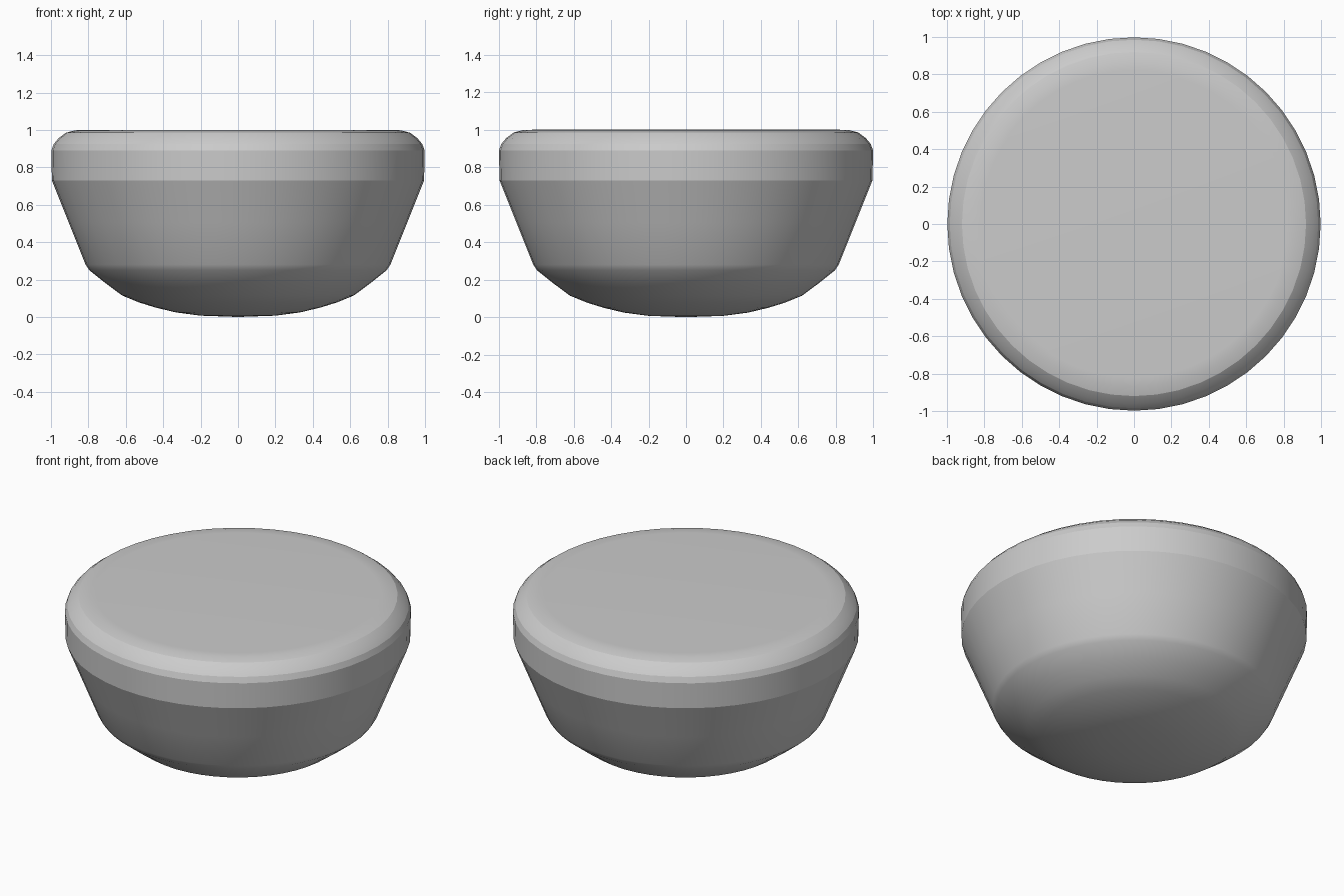
import bpy, bmesh
from math import cos, sin, tau, radians

if "Cube" in bpy.data.objects:
    bpy.data.objects.remove(bpy.data.objects["Cube"])

SIDES = 48


def lathe(name, profile):
    """Revolve (radius, z) points about z; radius 0 closes to a pole."""
    bm = bmesh.new()
    rings = []
    for r, z in profile:
        if r == 0:
            rings.append([bm.verts.new((0, 0, z))] * SIDES)
        else:
            rings.append([bm.verts.new((r * cos(tau * i / SIDES), r * sin(tau * i / SIDES), z))
                          for i in range(SIDES)])
    for low, high in zip(rings, rings[1:]):
        for i in range(SIDES):
            j = (i + 1) % SIDES
            corners = list(dict.fromkeys((low[i], low[j], high[j], high[i])))
            bm.faces.new(corners)
    bmesh.ops.recalc_face_normals(bm, faces=bm.faces)
    # an open shell must still face outwards
    bm.faces.ensure_lookup_table()
    if sum(f.normal.dot(f.calc_center_median()) for f in bm.faces) < 0:
        bmesh.ops.reverse_faces(bm, faces=bm.faces)
    mesh = bpy.data.meshes.new(name)
    bm.to_mesh(mesh)
    bm.free()
    obj = bpy.data.objects.new(name, mesh)
    bpy.context.collection.objects.link(obj)
    bpy.ops.object.select_all(action='DESELECT')
    obj.select_set(True)
    bpy.context.view_layer.objects.active = obj
    bpy.ops.object.shade_smooth_by_angle(angle=radians(18))
    return obj


# Rounded base, flared wall and upright band
lathe("bowl_body", [(0, 0), (0.2, 0.007), (0.33, 0.024), (0.44, 0.05), (0.53, 0.078),
                    (0.62, 0.115), (0.71, 0.182), (0.795, 0.25), (0.815, 0.28),
                    (0.905, 0.505), (0.995, 0.73), (0.998, 0.89)])

# Flat cap with a rounded edge
lathe("top_cap", [(0.998, 0.89), (0.985, 0.925), (0.96, 0.955), (0.92, 0.985),
                  (0.87, 0.998), (0.82, 1.0), (0, 1.0)])
